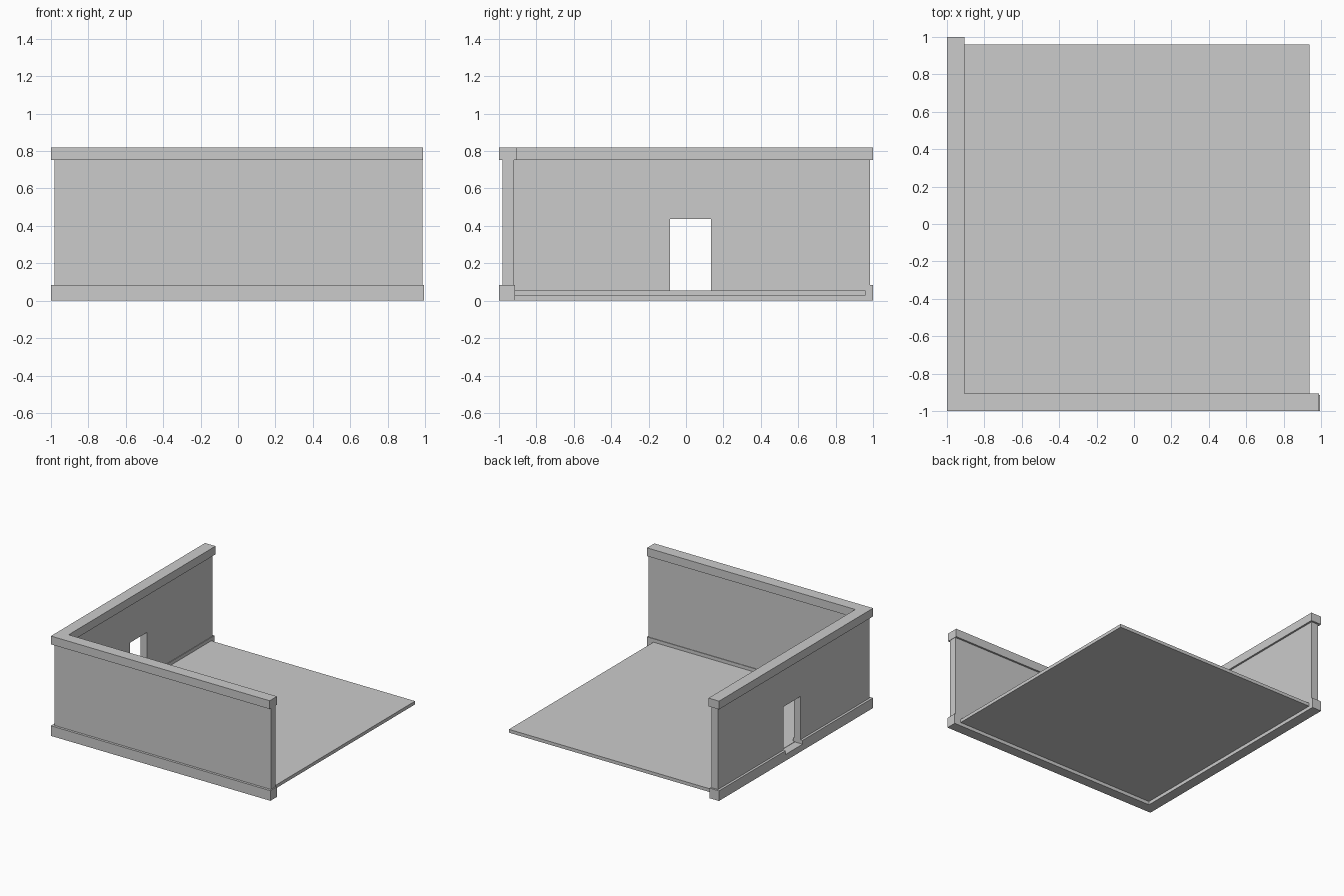
import bpy, bmesh

if "Cube" in bpy.data.objects:
    bpy.data.objects.remove(bpy.data.objects["Cube"])


def prism(name, outline, z0, z1):
    """Extrude a flat XY outline from z0 up to z1."""
    bm = bmesh.new()
    face = bm.faces.new([bm.verts.new((x, y, z0)) for x, y in outline])
    top = bmesh.ops.extrude_face_region(bm, geom=[face])["geom"]
    bmesh.ops.translate(bm, vec=(0, 0, z1 - z0),
                        verts=[v for v in top if isinstance(v, bmesh.types.BMVert)])
    bmesh.ops.recalc_face_normals(bm, faces=bm.faces)
    mesh = bpy.data.meshes.new(name)
    bm.to_mesh(mesh)
    bm.free()
    obj = bpy.data.objects.new(name, mesh)
    bpy.context.collection.objects.link(obj)
    return obj


def rectangle(x0, x1, y0, y1):
    return [(x0, y0), (x1, y0), (x1, y1), (x0, y1)]


def corner(outer, inner, right, back):
    """L-shaped outline: front run along x, left run along y."""
    return [(outer, outer), (right, outer), (right, inner),
            (inner, inner), (inner, back), (outer, back)]


# Corner walls with plinth and coping
walls = prism("corner_walls", corner(-0.98, -0.92, 0.985, 0.985), 0.08, 0.755)
plinth = prism("wall_plinth", corner(-1.0, -0.915, 0.995, 1.0), 0.0, 0.083)
prism("wall_coping", corner(-1.0, -0.905, 0.988, 1.0), 0.752, 0.82)

# Floor slab
prism("floor_slab", rectangle(-0.93, 0.937, -0.93, 0.96), 0.028, 0.055)

# Doorway cut through the left wall and its plinth
cutter = prism("doorway_cutter", rectangle(-1.1, -0.85, -0.085, 0.135), 0.052, 0.438)
cutter.hide_render = True
cutter.display_type = 'WIRE'
for part in (walls, plinth):
    cut = part.modifiers.new("doorway", 'BOOLEAN')
    cut.operation = 'DIFFERENCE'
    cut.solver = 'EXACT'
    cut.object = cutter
